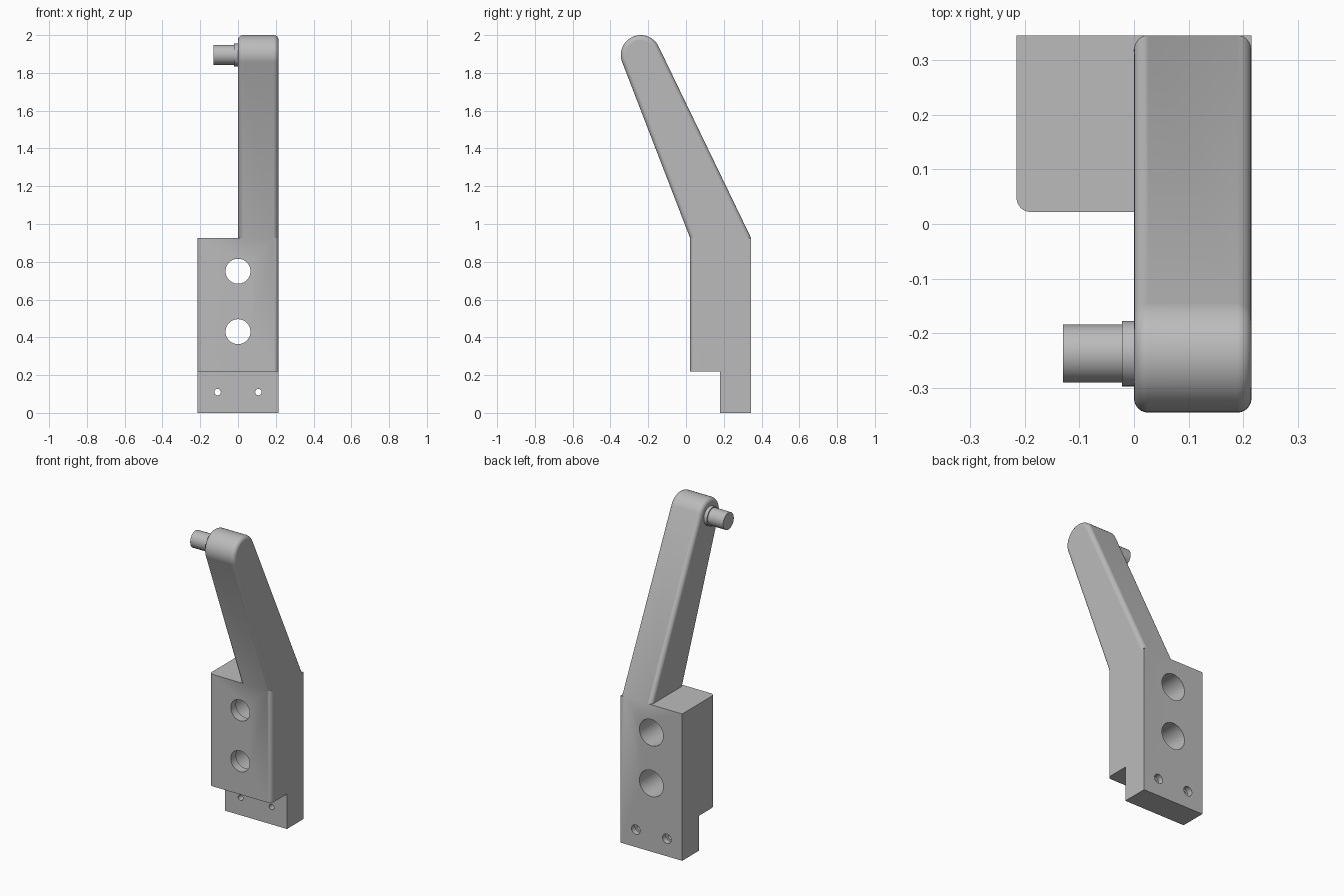
import bpy
import bmesh
from math import radians, atan2, acos, cos, sin, pi, hypot

cube = bpy.data.objects.get("Cube")
if cube:
    bpy.data.objects.remove(cube, do_unlink=True)

GREY = 0.5
metal = bpy.data.materials.new("plain grey")
metal.use_nodes = True
metal.diffuse_color = (GREY, GREY, GREY, 1)
metal.node_tree.nodes["Principled BSDF"].inputs["Base Color"].default_value = (GREY, GREY, GREY, 1)

HALF = 0.215              # half width of the block
FRONT, BACK = 0.022, 0.345
SHOULDER = 0.925          # height where the arm leaves the block
FILLET = 0.026


def prism(name, profile, x0, x1, rounded):
    """Extrude a (y, z) profile along x and fillet the edges chosen by rounded."""
    bm = bmesh.new()
    face = bm.faces.new([bm.verts.new((x0, y, z)) for y, z in profile])
    out = bmesh.ops.extrude_face_region(bm, geom=[face])
    moved = [v for v in out["geom"] if isinstance(v, bmesh.types.BMVert)]
    bmesh.ops.translate(bm, verts=moved, vec=(x1 - x0, 0, 0))
    bmesh.ops.recalc_face_normals(bm, faces=bm.faces)
    edges = [e for e in bm.edges
             if abs(e.verts[0].co.x - e.verts[1].co.x) < 1e-5 and rounded(*[v.co for v in e.verts])]
    bmesh.ops.bevel(bm, geom=edges, offset=FILLET, segments=6, profile=0.5, affect='EDGES')
    mesh = bpy.data.meshes.new(name)
    bm.to_mesh(mesh)
    bm.free()
    mesh.materials.append(metal)
    ob = bpy.data.objects.new(name, mesh)
    bpy.context.collection.objects.link(ob)
    return ob


def cylinder(name, radius, axis, start, end, a, b, sides=48):
    """Cylinder along x at (y, z) = (a, b), or along y at (x, z) = (a, b)."""
    mid = (start + end) / 2
    place = (mid, a, b) if axis == 'x' else (a, mid, b)
    turn = (0, radians(90), 0) if axis == 'x' else (radians(90), 0, 0)
    bpy.ops.mesh.primitive_cylinder_add(vertices=sides, radius=radius, depth=abs(end - start),
                                        location=place, rotation=turn)
    ob = bpy.context.object
    ob.name = name
    ob.data.materials.append(metal)
    return ob


def activate(ob):
    bpy.ops.object.select_all(action='DESELECT')
    ob.select_set(True)
    bpy.context.view_layer.objects.active = ob


def combine(target, tool, operation):
    """Apply a boolean and drop the tool object."""
    activate(target)
    mod = target.modifiers.new("combine", 'BOOLEAN')
    mod.operation, mod.solver, mod.object = operation, 'EXACT', tool
    bpy.ops.object.modifier_apply(modifier=mod.name)
    bpy.data.objects.remove(tool, do_unlink=True)


def finish(ob):
    activate(ob)
    bpy.ops.object.shade_smooth_by_angle(angle=radians(30))
    ob.modifiers.new("even shading", 'WEIGHTED_NORMAL').keep_sharp = True


# Mounting block with a thinner tab at its foot
block = prism("mounting_block",
              [(FRONT, 0.22), (0.18, 0.22), (0.18, 0), (BACK, 0), (BACK, SHOULDER), (FRONT, SHOULDER)],
              -HALF, HALF,
              lambda p, q: max(p.y, q.y) < FRONT + 0.01)

# Leaning arm: straight sides running tangent into a round tip
TIP_Y, TIP_Z, TIP_R = -0.24, 1.895, 0.105


def tangent_angle(y, z, side):
    dy, dz = y - TIP_Y, z - TIP_Z
    return atan2(dz, dy) + side * acos(TIP_R / hypot(dy, dz))


start = tangent_angle(BACK, SHOULDER, 1)
end = tangent_angle(FRONT, SHOULDER, -1) + 2 * pi
STEPS = 24
arc = [start + (end - start) * i / STEPS for i in range(STEPS + 1)]
arm = prism("arm",
            [(FRONT, SHOULDER), (BACK, SHOULDER)]
            + [(TIP_Y + TIP_R * cos(t), TIP_Z + TIP_R * sin(t)) for t in arc],
            0, HALF,
            lambda p, q: max(p.z, q.z) > SHOULDER + 0.01)
combine(block, arm, 'UNION')

# Two large bores, widened from the back and leaving a thin front lip
for z in (0.43, 0.75):
    combine(block, cylinder("bore", 0.066, 'y', -0.1, 0.5, 0, z), 'DIFFERENCE')
    combine(block, cylinder("wide_bore", 0.083, 'y', 0.075, 0.5, 0, z), 'DIFFERENCE')

# Two screw holes in the tab, counterbored from the back
for x in (-0.108, 0.108):
    combine(block, cylinder("screw_hole", 0.017, 'y', 0.1, 0.5, x, 0.11, 24), 'DIFFERENCE')
    combine(block, cylinder("screw_seat", 0.03, 'y', 0.31, 0.5, x, 0.11, 24), 'DIFFERENCE')

block.name = "bracket"
finish(block)

# Pin and collar on the side of the arm tip
finish(cylinder("collar", 0.06, 'x', -0.022, 0.005, -0.237, TIP_Z))
finish(cylinder("pin", 0.053, 'x', -0.13, -0.02, -0.237, TIP_Z))
